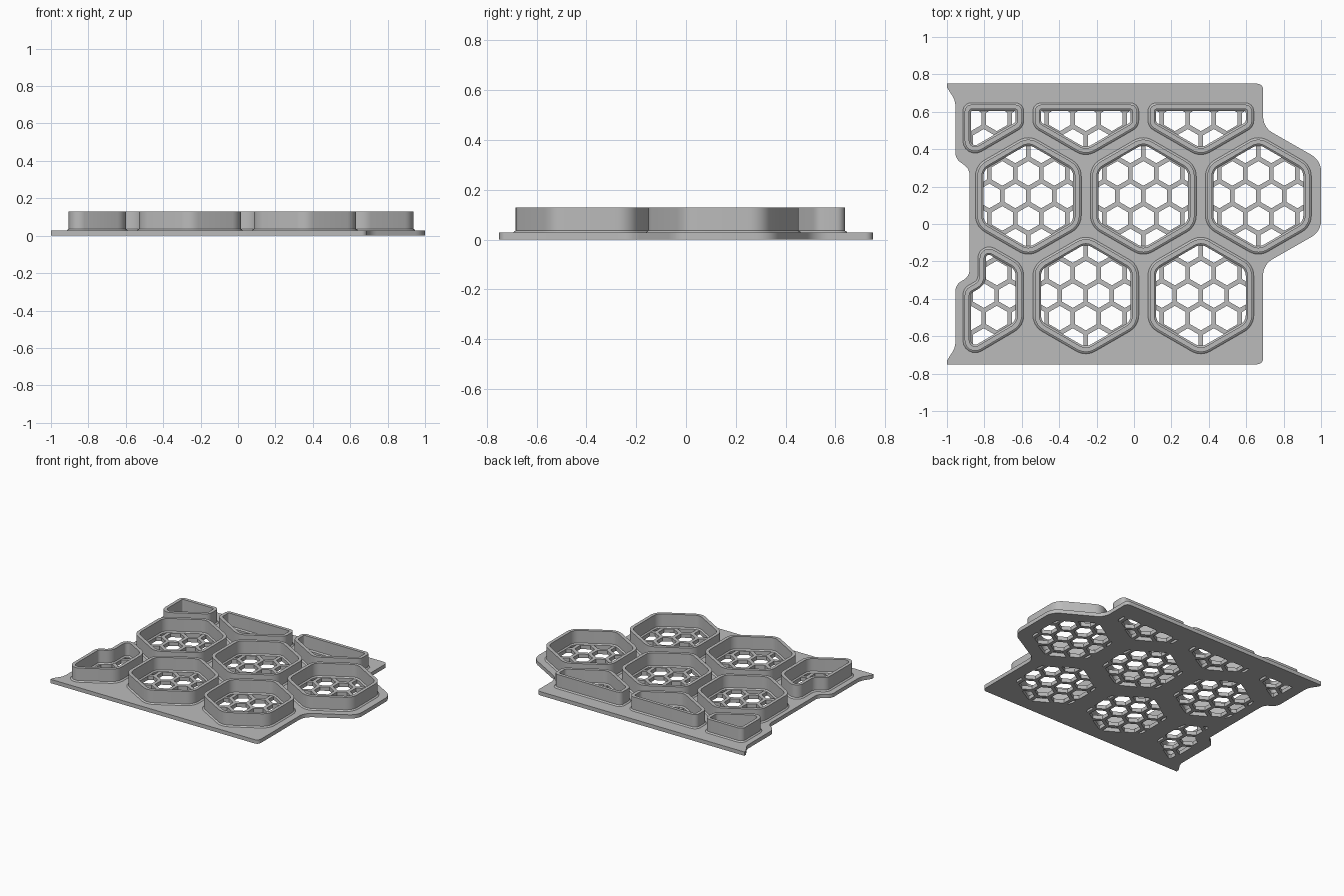
import bpy, bmesh
from math import atan2, cos, sin, tan, pi, radians, sqrt
from mathutils import Vector

cube = bpy.data.objects.get("Cube")
if cube:
    bpy.data.objects.remove(cube)

mat = bpy.data.materials.new("light_grey")
mat.use_nodes = True
GREY = (0.5, 0.5, 0.5, 1)
mat.diffuse_color = GREY
mat.node_tree.nodes["Principled BSDF"].inputs["Base Color"].default_value = GREY

PLATE = 0.028          # plate thickness
TOP = 0.128            # rim height
PITCH = 0.615          # spacing of the large cells
APOTHEM = 0.283        # large cell, measured at the foot of its rim
ROW = PITCH * sqrt(3) / 2
MID_X, MID_Y = 0.05, 0.15
MESH_PITCH = 0.139     # spacing of the small honeycomb
HOLE = 0.057           # small hole apothem


def hexagon(cx, cy, apothem):
    r = apothem * 2 / sqrt(3)
    return [Vector((cx + r * cos(pi / 6 + k * pi / 3),
                    cy + r * sin(pi / 6 + k * pi / 3))) for k in range(6)]


def rounded(corners, inset=0.0, steps=6):
    """Inset a counter-clockwise outline of (x, y, radius) and round its corners."""
    result = []
    pts = [Vector(c[:2]) for c in corners]
    for i, p in enumerate(pts):
        d1 = (p - pts[i - 1]).normalized()
        d2 = (pts[(i + 1) % len(pts)] - p).normalized()
        n1, n2 = Vector((-d1.y, d1.x)), Vector((-d2.y, d2.x))
        q = p + (n1 + n2) * inset / (1 + n1.dot(n2))
        r = corners[i][2]
        if r == 0:
            result.append(q)
            continue
        turn = atan2(d1.cross(d2), d1.dot(d2))
        side = 1 if turn > 0 else -1
        r = max(r - side * inset, 0.01)
        centre = q - d1 * r * tan(abs(turn) / 2) + n1 * side * r
        start = atan2(-side * n1.y, -side * n1.x)
        for k in range(steps + 1):
            a = start + turn * k / steps
            result.append(centre + Vector((cos(a), sin(a))) * r)
    return result


def clip(outline, convex):
    """Keep the part of an outline inside a convex polygon."""
    for i, a in enumerate(convex):
        edge = convex[(i + 1) % len(convex)] - a
        kept = []
        for j, q in enumerate(outline):
            p = outline[j - 1]
            sp, sq = edge.cross(p - a), edge.cross(q - a)
            if (sp >= 0) != (sq >= 0):
                kept.append(p.lerp(q, sp / (sp - sq)))
            if sq >= 0:
                kept.append(q)
        outline = kept
        if not outline:
            break
    return outline


def area(pts):
    return abs(sum(pts[i - 1].cross(p) for i, p in enumerate(pts))) / 2


def add_object(name, mesh):
    obj = bpy.data.objects.new(name, mesh)
    bpy.context.collection.objects.link(obj)
    mesh.materials.clear()
    mesh.materials.append(mat)
    bpy.ops.object.select_all(action="DESELECT")
    obj.select_set(True)
    bpy.context.view_layer.objects.active = obj
    bpy.ops.object.shade_smooth_by_angle(angle=radians(30))


def full_cell(cx, cy):
    return [(p.x, p.y, 0.1) for p in hexagon(cx, cy, APOTHEM)]


def cut_cell(cx, cy):
    """Lower half of a hexagon, cut off straight at the back edge."""
    shoulder = cy - APOTHEM / sqrt(3)
    low = cy - APOTHEM * 2 / sqrt(3)
    l, r = cx - APOTHEM, cx + APOTHEM
    return [(l, BACK, 0.045), (l, shoulder, 0.06), (cx, low, 0.1),
            (r, shoulder, 0.06), (r, BACK, 0.045)]


# Large cells: (name, lattice centre, outline)
BACK, LEFT = 0.648, -0.915
front_y, back_y = MID_Y - ROW, MID_Y + ROW
edge_x = MID_X - 1.5 * PITCH
cells = []
for k, side in enumerate(("right", "centre", "left")):
    x = MID_X + (k - 1) * PITCH
    cells.append(("middle_rim_" + side, x, MID_Y, full_cell(x, MID_Y)))
for k, side in enumerate(("centre", "left")):
    x = MID_X + (k - 0.5) * PITCH
    cells.append(("front_rim_" + side, x, front_y, full_cell(x, front_y)))
    cells.append(("back_rim_" + side, x, back_y, cut_cell(x, back_y)))

# Partial cells along the notched edge
inner = edge_x + APOTHEM
half = APOTHEM / sqrt(3)
cells.append(("back_rim_right", edge_x, back_y, [
    (LEFT, BACK, 0.045), (LEFT, 0.33, 0.066),
    (inner, back_y - half, 0.06), (inner, BACK, 0.045)]))
cells.append(("front_rim_right", edge_x, front_y, [
    (LEFT, -0.738, 0.066), (inner, front_y - half, 0.1),
    (inner, front_y + half, 0.1), (-0.835, -0.079, 0.06),
    (-0.835, -0.30, 0.04), (LEFT, -0.345, 0.06)]))

# Raised rims: one section (inset, height) swept around every cell
SECTION = [(0, PLATE), (0.003, PLATE + 0.004), (0.01, PLATE + 0.008),
           (0.01, TOP), (0.034, TOP), (0.034, PLATE + 0.008), (0.043, PLATE)]
holes = []
for name, cx, cy, corners in cells:
    bm = bmesh.new()
    rings = [[bm.verts.new((p.x, p.y, z)) for p in rounded(corners, d)]
             for d, z in SECTION]
    for a, b in zip(rings, rings[1:]):
        for i in range(len(a)):
            bm.faces.new((a[i - 1], a[i], b[i], b[i - 1]))
    mesh = bpy.data.meshes.new(name)
    bm.to_mesh(mesh)
    bm.free()
    add_object(name, mesh)

    # Small honeycomb holes, trimmed to the inside of the rim
    inside = rounded(corners, SECTION[-1][0])
    for row in range(-3, 4):
        for col in range(-3, 4):
            hx = cx + (col + (0.5 if row % 2 == 0 else 0)) * MESH_PITCH
            hy = cy + row * MESH_PITCH * sqrt(3) / 2
            hole = clip(inside, hexagon(hx, hy, HOLE))
            if len(hole) > 2 and area(hole) > 0.0001:
                holes.append(hole)

# Base plate with pointed ears, a bulge on one edge and a notch on the other
plate = rounded([
    (-1, -0.75, 0), (0.69, -0.75, 0.03), (0.69, -0.217, 0.1),
    (1, -0.04, 0.1), (1, 0.34, 0.1), (0.69, 0.517, 0.1),
    (0.69, 0.75, 0.03), (-1, 0.75, 0), (-1, 0.73, 0.01),
    (-0.955, 0.66, 0.1), (-0.955, 0.35, 0.06), (-0.88, 0.295, 0.06),
    (-0.88, -0.28, 0.06), (-0.955, -0.325, 0.06),
    (-0.955, -0.66, 0.1), (-1, -0.73, 0.01)])
curve = bpy.data.curves.new("plate_profile", "CURVE")
curve.dimensions = "2D"
curve.fill_mode = "BOTH"
curve.extrude = PLATE / 2
for loop in [plate] + holes:
    spline = curve.splines.new("POLY")
    spline.points.add(len(loop) - 1)
    for point, p in zip(spline.points, loop):
        point.co = (p.x, p.y, 0, 1)
    spline.use_cyclic_u = True
profile = bpy.data.objects.new("plate_profile", curve)
bpy.context.collection.objects.link(profile)
graph = bpy.context.evaluated_depsgraph_get()
mesh = bpy.data.meshes.new_from_object(profile.evaluated_get(graph))
bpy.data.objects.remove(profile)
for v in mesh.vertices:
    v.co.z += PLATE / 2
add_object("base_plate", mesh)
